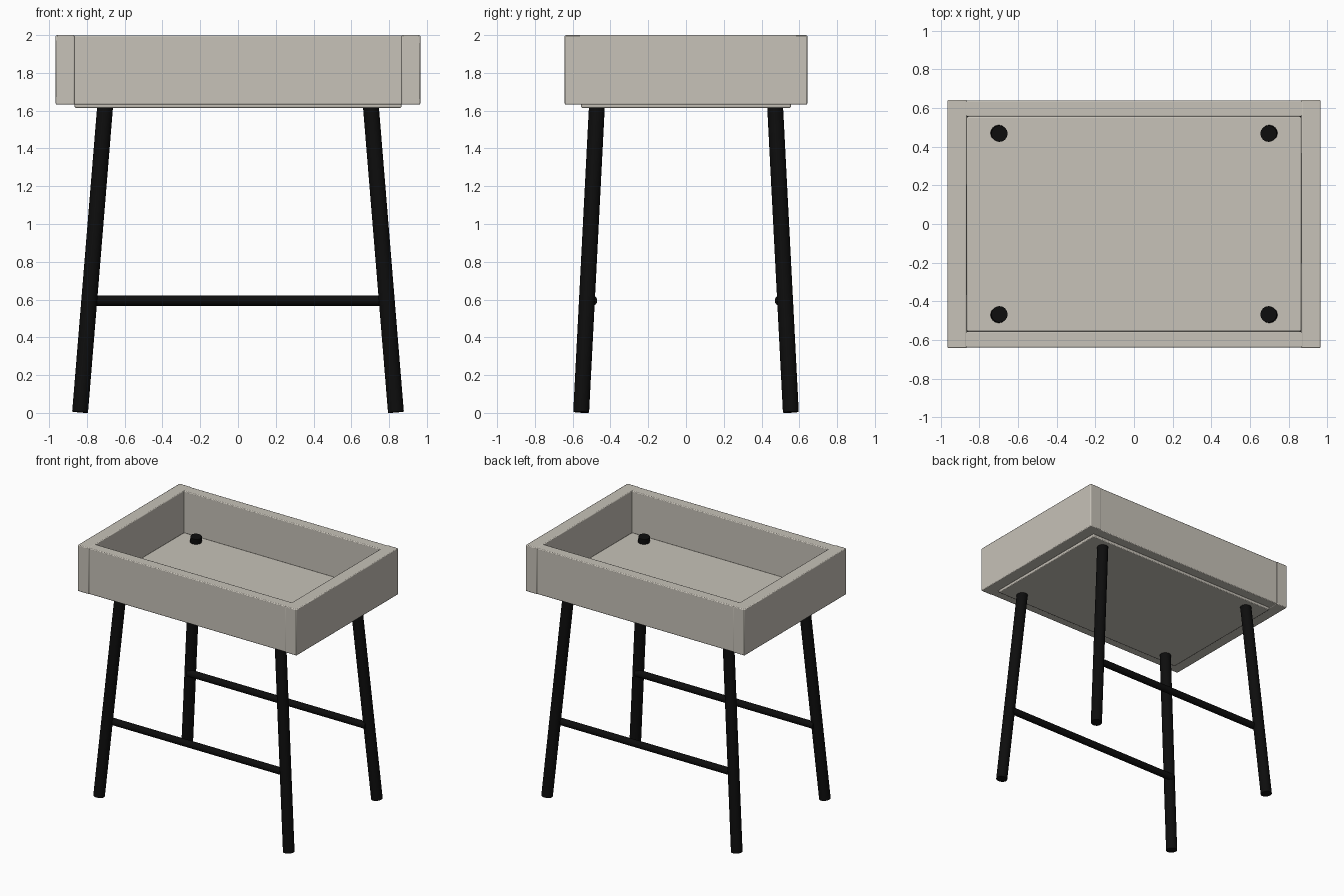
import bpy
from mathutils import Vector

cube = bpy.data.objects.get("Cube")
if cube:
    bpy.data.objects.remove(cube, do_unlink=True)


def make_material(name, color):
    mat = bpy.data.materials.new(name)
    mat.use_nodes = True
    mat.diffuse_color = color
    bsdf = next(n for n in mat.node_tree.nodes if n.type == 'BSDF_PRINCIPLED')
    bsdf.inputs["Base Color"].default_value = color
    return mat


stone = make_material("warm grey", (0.57, 0.54, 0.48, 1))
black = make_material("black", (0.004, 0.004, 0.004, 1))


def board(name, lo, hi, bevel=0.006):
    """Softly bevelled box between two corners."""
    lo, hi = Vector(lo), Vector(hi)
    bpy.ops.mesh.primitive_cube_add(size=1, location=(lo + hi) / 2)
    ob = bpy.context.object
    ob.name = name
    ob.scale = hi - lo
    bpy.ops.object.transform_apply(location=False, rotation=False, scale=True)
    mod = ob.modifiers.new("soft_edges", 'BEVEL')
    mod.width = bevel
    mod.segments = 2
    ob.data.materials.append(stone)
    bpy.ops.object.shade_smooth_by_angle()


def rod(name, start, end, radius):
    """Round bar between two points, cut square to its axis."""
    start, end = Vector(start), Vector(end)
    axis = end - start
    bpy.ops.mesh.primitive_cylinder_add(vertices=32, radius=radius, depth=axis.length,
                                        location=(start + end) / 2)
    ob = bpy.context.object
    ob.name = name
    ob.rotation_euler = axis.to_track_quat('Z', 'Y').to_euler()
    ob.data.materials.append(black)
    bpy.ops.object.shade_smooth_by_angle()


X, Y = 0.965, 0.642           # tray half sizes
IX, IY = 0.865, 0.555         # inner half sizes
BOTTOM, TOP = 1.632, 2.0

# Tray: two end walls, two long walls and the slightly lower floor panel
for side, s in (("right", -1), ("left", 1)):
    xs = sorted((s * IX, s * X))
    board(side + "_tray_wall", (xs[0], -Y, BOTTOM), (xs[1], Y, TOP))
for side, s in (("front", -1), ("back", 1)):
    ys = sorted((s * IY, s * (Y - 0.003)))
    board(side + "_tray_wall", (-IX - 0.01, ys[0], BOTTOM + 0.001),
          (IX + 0.01, ys[1], TOP - 0.001))
board("tray_floor", (-IX, -IY, 1.615), (IX, IY, 1.67))

# Splayed legs that show through the floor, joined by a rail at front and back
for depth, sy in (("front", -1), ("back", 1)):
    for side, sx in (("right", -1), ("left", 1)):
        rod(f"{depth}_{side}_leg", (sx * 0.836, sy * 0.555, 0.004),
            (sx * 0.696, sy * 0.467, 1.715), 0.042)
    rod(depth + "_rail", (-0.785, sy * 0.497, 0.594), (0.785, sy * 0.497, 0.594), 0.027)
